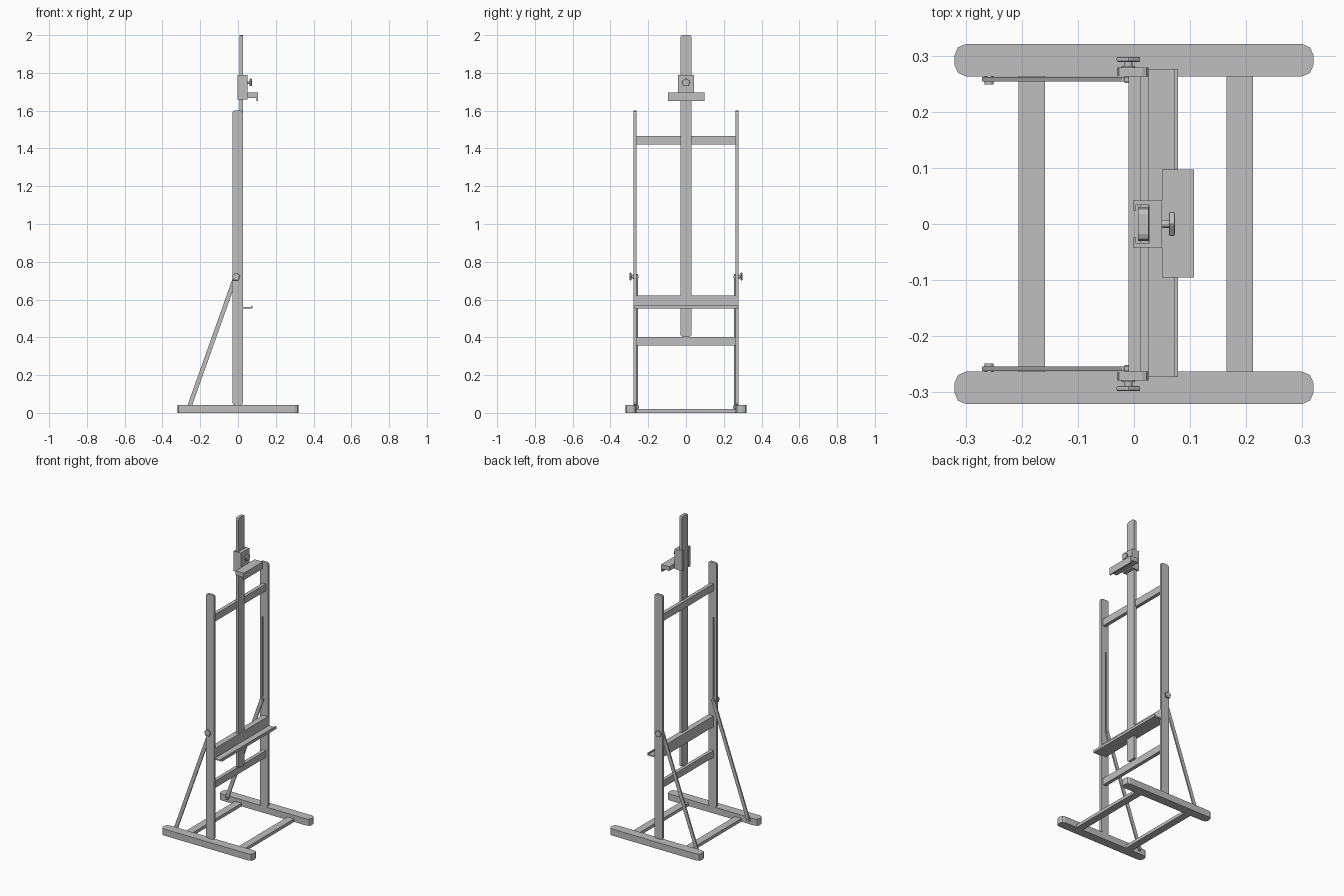
import bpy, bmesh, math
from mathutils import Vector

cube = bpy.data.objects.get("Cube")
if cube:
    bpy.data.objects.remove(cube, do_unlink=True)

grey = bpy.data.materials.new("plain_grey")
grey.use_nodes = True
COLOUR = (0.52, 0.52, 0.52, 1)
grey.diffuse_color = COLOUR
grey.node_tree.nodes["Principled BSDF"].inputs["Base Color"].default_value = COLOUR


def prism(name, outline, axis, lo, hi):
    """Extrude a 2D outline along an axis; the outline uses the other two axes in order."""
    def place(p, d):
        c = list(p)
        c.insert("xyz".index(axis), d)
        return Vector(c)
    bm = bmesh.new()
    a = [bm.verts.new(place(p, lo)) for p in outline]
    b = [bm.verts.new(place(p, hi)) for p in outline]
    bm.faces.new(a)
    bm.faces.new(b)
    for i in range(len(a)):
        j = (i + 1) % len(a)
        bm.faces.new((a[i], a[j], b[j], b[i]))
    bmesh.ops.recalc_face_normals(bm, faces=bm.faces)
    mesh = bpy.data.meshes.new(name)
    bm.to_mesh(mesh)
    bm.free()
    mesh.materials.append(grey)
    ob = bpy.data.objects.new(name, mesh)
    bpy.context.collection.objects.link(ob)
    return ob


def box(name, x0, x1, y0, y1, z0, z1):
    return prism(name, [(x0, y0), (x1, y0), (x1, y1), (x0, y1)], "z", z0, z1)


def strip(start, end, width, cut):
    """Outline of a straight strip whose ends have their corners eased by a short arc."""
    s, e = Vector(start), Vector(end)
    d = (e - s).normalized()
    n = Vector((-d.y, d.x))
    h, pts = width / 2, []
    for tip, u, v in ((e, d, -n), (s, -d, n)):
        for side, angles in ((1, (0, 45, 90)), (-1, (90, 45, 0))):
            for ang in angles:
                t = math.radians(ang)
                pts.append(tip - u * cut * (1 - math.sin(t))
                           + v * side * (h - cut * (1 - math.cos(t))))
    return pts


def ring(cx, cz, radius, sides):
    step = math.tau / sides
    return [(cx + radius * math.sin(i * step), cz + radius * math.cos(i * step))
            for i in range(sides)]


def knob(name, cx, cz, axis, sign, base, stem, depth):
    """Five-sided hand knob on a thin stem."""
    def span(p, q):
        return sorted((sign * p, sign * q))
    prism(name + "_stem", ring(cx, cz, 0.007, 12), axis, *span(base, base + stem))
    head = prism(name + "_head", ring(cx, cz, 0.023, 5), axis,
                 *span(base + stem, base + stem + depth))
    bevel = head.modifiers.new("soft_edges", "BEVEL")
    bevel.width = 0.003
    bevel.segments = 2


# Paired side parts
for side, sign in (("left", 1), ("right", -1)):
    def span(p, q):
        return sorted((sign * p, sign * q))
    prism(side + "_foot", strip((-0.32, sign * 0.292), (0.32, sign * 0.292), 0.058, 0.021),
          "z", 0, 0.042)
    upright = prism(side + "_upright", strip((-0.002, 0.042), (-0.002, 1.6), 0.056, 0.012),
                    "y", *span(0.263, 0.279))
    # Shallow groove on the inner face for the strut bolt
    cutter = box(side + "_groove_cutter", -0.014, -0.006, *span(0.25, 0.27), 0.74, 1.25)
    cutter.hide_render = True
    cutter.hide_viewport = True
    groove = upright.modifiers.new("groove", "BOOLEAN")
    groove.operation = "DIFFERENCE"
    groove.object = cutter
    groove.solver = "EXACT"
    prism(side + "_strut", strip((-0.263, 0.018), (-0.008, 0.735), 0.023, 0.009),
          "y", *span(0.254, 0.262))
    prism(side + "_strut_pin", ring(-0.258, 0.032, 0.008, 12), "y", *span(0.249, 0.265))
    prism(side + "_strut_bolt", ring(-0.01, 0.72, 0.007, 12), "y", *span(0.251, 0.265))
    prism(side + "_knob_washer", ring(-0.01, 0.72, 0.012, 12), "y", *span(0.279, 0.282))
    knob(side + "_knob", -0.01, 0.72, "y", sign, 0.281, 0.008, 0.009)

# Cross rails
RAIL = 0.264
box("base_rail_back", -0.206, -0.159, -RAIL, RAIL, 0.0, 0.02)
box("base_rail_front", 0.165, 0.212, -RAIL, RAIL, 0.0, 0.02)
box("top_rail", -0.01, 0.0125, -RAIL, RAIL, 1.42, 1.465)
box("lower_rail", -0.01, 0.0125, -RAIL, RAIL, 0.358, 0.402)
box("ledge_rail", -0.01, 0.0265, -RAIL, RAIL, 0.553, 0.622)

# Canvas ledge with a raised front lip
prism("canvas_ledge", [(0.026, 0.553), (0.078, 0.553), (0.078, 0.569),
                       (0.071, 0.569), (0.071, 0.561), (0.026, 0.561)], "y", -0.273, 0.276)

# Sliding centre mast
prism("mast", strip((0, 0.403), (0, 2.0), 0.06, 0.012), "x", 0.007, 0.026)

# Sliding clamp: channel wrapped round the mast
prism("clamp_channel", [(-0.002, 0.042), (0.05, 0.042), (0.05, -0.042), (-0.002, -0.042),
                        (-0.002, -0.024), (0.004, -0.024), (0.004, -0.034), (0.028, -0.034),
                        (0.028, 0.034), (0.004, 0.034), (0.004, 0.024), (-0.002, 0.024)],
      "z", 1.66, 1.788)
prism("clamp_jaw", [(0.05, 1.668), (0.098, 1.668), (0.098, 1.65), (0.107, 1.65),
                    (0.107, 1.695), (0.05, 1.695)], "y", -0.095, 0.097)
knob("clamp_knob", 0.0, 1.748, "x", 1, 0.05, 0.012, 0.011)
